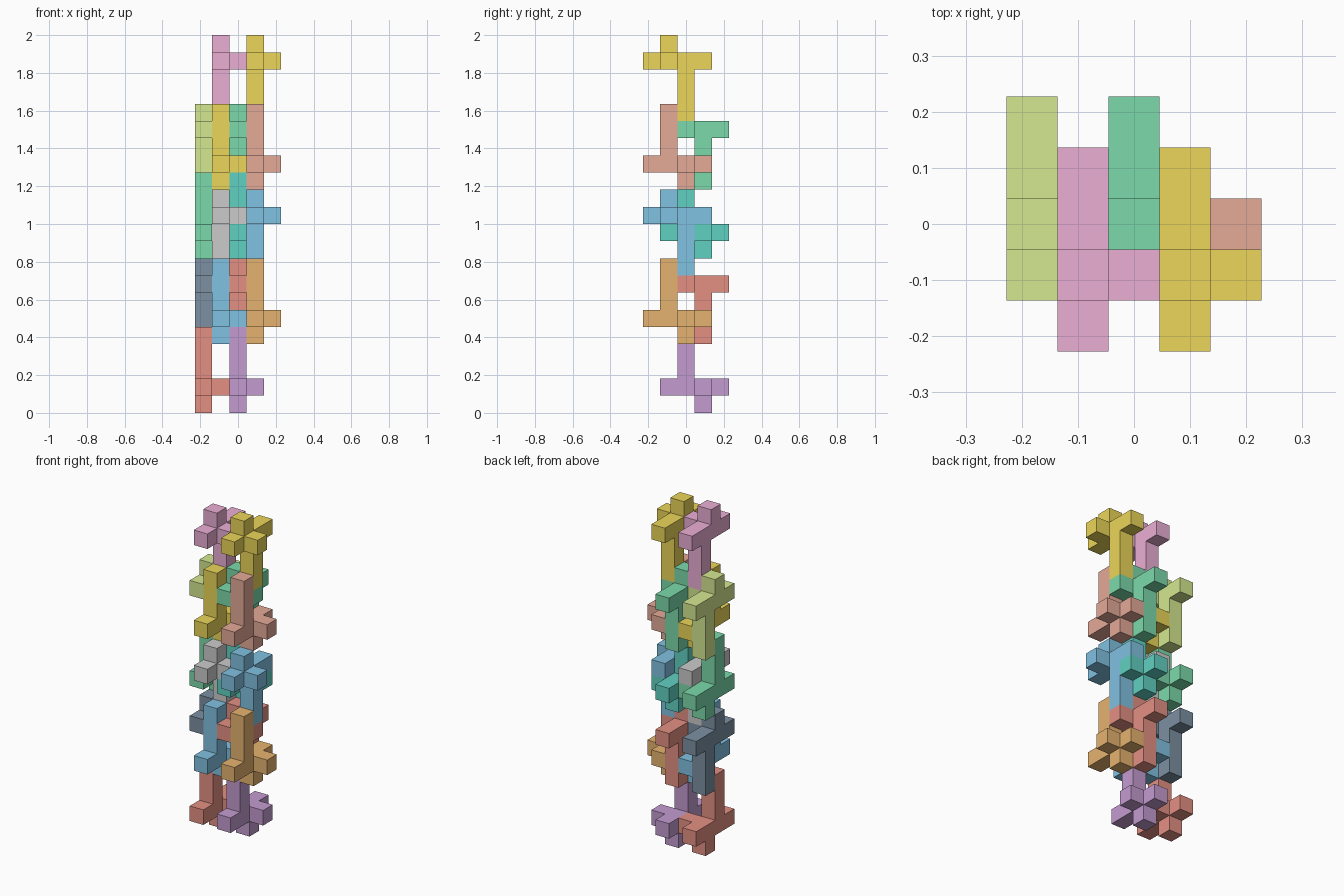
import bpy, bmesh
from mathutils import Vector

if "Cube" in bpy.data.objects:
    bpy.data.objects.remove(bpy.data.objects["Cube"])

U = 2 / 22                      # edge of one cube cell

# One nine-cell piece, relative to its hub: a bar, a side arm, a cap and a leg
PIECE = [(0, -1, 0), (0, 0, 0), (0, 1, 0), (0, 2, 0),
         (1, 0, 0), (0, 0, 1),
         (0, 1, -1), (0, 1, -2), (0, 1, -3)]

DIRS = [Vector(d) for d in ((1, 0, 0), (-1, 0, 0), (0, 1, 0),
                            (0, -1, 0), (0, 0, 1), (0, 0, -1))]


def material(name, rgb):
    m = bpy.data.materials.get(name) or bpy.data.materials.new(name)
    m.diffuse_color = (*rgb, 1)
    m.use_nodes = True
    m.node_tree.nodes["Principled BSDF"].inputs["Base Color"].default_value = m.diffuse_color
    return m


def piece(name, hub, flipped, mat):
    """Outer skin of the piece; flipped turns it half a turn about x."""
    s = -1 if flipped else 1
    cells = {(hub[0] + x, hub[1] + s * y, hub[2] + s * z) for x, y, z in PIECE}
    bm = bmesh.new()
    for c in cells:
        mid = Vector(c) + Vector((-2, -2, 0.5))
        for d in DIRS:
            if tuple(int(c[i] + d[i]) for i in range(3)) in cells:
                continue
            u = Vector((d.y, d.z, d.x))
            v = d.cross(u)
            corners = [mid + (d + a * u + b * v) / 2
                       for a, b in ((-1, -1), (1, -1), (1, 1), (-1, 1))]
            bm.faces.new([bm.verts.new(p * U) for p in corners])
    bmesh.ops.remove_doubles(bm, verts=bm.verts, dist=1e-4)
    bmesh.ops.dissolve_limit(bm, angle_limit=0.01, verts=bm.verts, edges=bm.edges)
    mesh = bpy.data.meshes.new(name)
    bm.to_mesh(mesh)
    bm.free()
    if mat:
        mesh.materials.append(mat)
    bpy.context.collection.objects.link(bpy.data.objects.new(name, mesh))


COLOURS = {
    "red": (0.78, 0.28, 0.23), "slate": (0.20, 0.28, 0.36),
    "green": (0.20, 0.70, 0.41), "lime": (0.66, 0.81, 0.28),
    "blue": (0.22, 0.54, 0.76), "grey": None,
    "yellow": (0.83, 0.67, 0.10), "pink": (0.83, 0.43, 0.66),
    "purple": (0.55, 0.33, 0.63), "teal": (0.12, 0.64, 0.54),
    "orange": (0.79, 0.45, 0.16), "salmon": (0.78, 0.40, 0.31),
}

# Four side-by-side slabs, each a stack of alternately flipped pieces
SLABS = [("red", "slate", "green", "lime"),
         ("blue", "grey", "yellow", "pink"),
         ("purple", "red", "teal", "green"),
         ("orange", "blue", "salmon", "yellow")]

for x, stack in enumerate(SLABS):
    raised = x % 2              # odd slabs sit four cells higher, one cell forward
    for i, colour in enumerate(stack):
        flipped = i % 2 == 0
        z = (1, 7, 10, 16)[i] + 4 * raised
        y = (3 if flipped else 2) - raised
        rgb = COLOURS[colour]
        piece(f"{colour}_piece_slab{x + 1}_level{i + 1}", (x, y, z), flipped,
              material(colour, rgb) if rgb else None)
